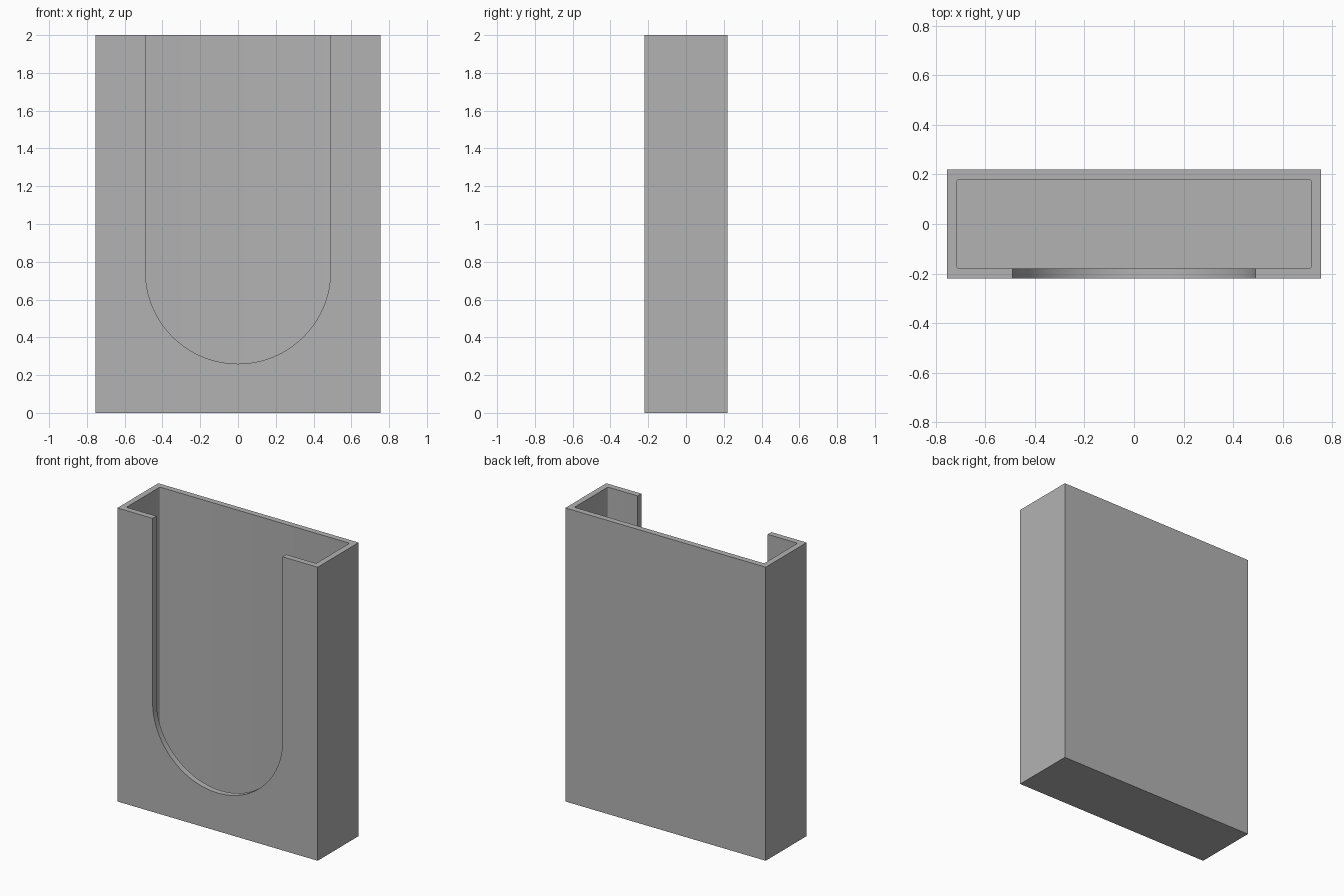
import bpy, bmesh, math
from mathutils import Vector

if "Cube" in bpy.data.objects:
    bpy.data.objects.remove(bpy.data.objects["Cube"])

WIDTH, DEPTH, HEIGHT, WALL = 1.51, 0.44, 2.0, 0.04
SLOT_RADIUS, SLOT_CENTRE = 0.49, 0.75

grey = bpy.data.materials.new("plain grey")
grey.use_nodes = True
grey.diffuse_color = (0.45, 0.45, 0.45, 1)
grey.node_tree.nodes["Principled BSDF"].inputs["Base Color"].default_value = grey.diffuse_color


def prism(name, outline, sweep):
    """Closed solid made by sweeping a flat outline along a vector."""
    bm = bmesh.new()
    base = bm.faces.new([bm.verts.new(p) for p in outline])
    swept = bmesh.ops.extrude_face_region(bm, geom=[base], use_keep_orig=True)
    verts = [v for v in swept["geom"] if isinstance(v, bmesh.types.BMVert)]
    bmesh.ops.translate(bm, verts=verts, vec=Vector(sweep))
    bmesh.ops.recalc_face_normals(bm, faces=bm.faces)
    mesh = bpy.data.meshes.new(name)
    bm.to_mesh(mesh)
    bm.free()
    mesh.materials.append(grey)
    obj = bpy.data.objects.new(name, mesh)
    bpy.context.collection.objects.link(obj)
    return obj


def rounded_rectangle(half_x, half_y, radius, z, steps=4):
    points = []
    for corner, (sx, sy) in enumerate([(1, 1), (-1, 1), (-1, -1), (1, -1)]):
        for i in range(steps + 1):
            a = math.pi / 2 * (corner + i / steps)
            points.append((sx * (half_x - radius) + radius * math.cos(a),
                           sy * (half_y - radius) + radius * math.sin(a), z))
    return points


# Outer block
x, y = WIDTH / 2, DEPTH / 2
holder = prism("holder_body", [(-x, -y, 0), (x, -y, 0), (x, y, 0), (-x, y, 0)], (0, 0, HEIGHT))

# Open-topped cavity with slightly rounded corners
cavity = prism("cavity_cutter", rounded_rectangle(x - WALL, y - WALL, 0.008, WALL), (0, 0, HEIGHT))

# Round-bottomed slot through the front wall
steps = 64
arc = [math.pi * (1 + i / steps) for i in range(steps + 1)]
slot_outline = [(SLOT_RADIUS * math.cos(a), -2 * y, SLOT_CENTRE + SLOT_RADIUS * math.sin(a)) for a in arc]
slot_outline += [(SLOT_RADIUS, -2 * y, HEIGHT + 0.2), (-SLOT_RADIUS, -2 * y, HEIGHT + 0.2)]
slot = prism("slot_cutter", slot_outline, (0, 2 * y, 0))

# Carve the body, then discard the cutters
bpy.context.view_layer.objects.active = holder
holder.select_set(True)
for cutter in (cavity, slot):
    cut = holder.modifiers.new(cutter.name, "BOOLEAN")
    cut.operation, cut.solver, cut.object = "DIFFERENCE", "EXACT", cutter
    bpy.ops.object.modifier_apply(modifier=cut.name)
    bpy.data.objects.remove(cutter)

bpy.ops.object.shade_smooth_by_angle(angle=math.radians(30))
